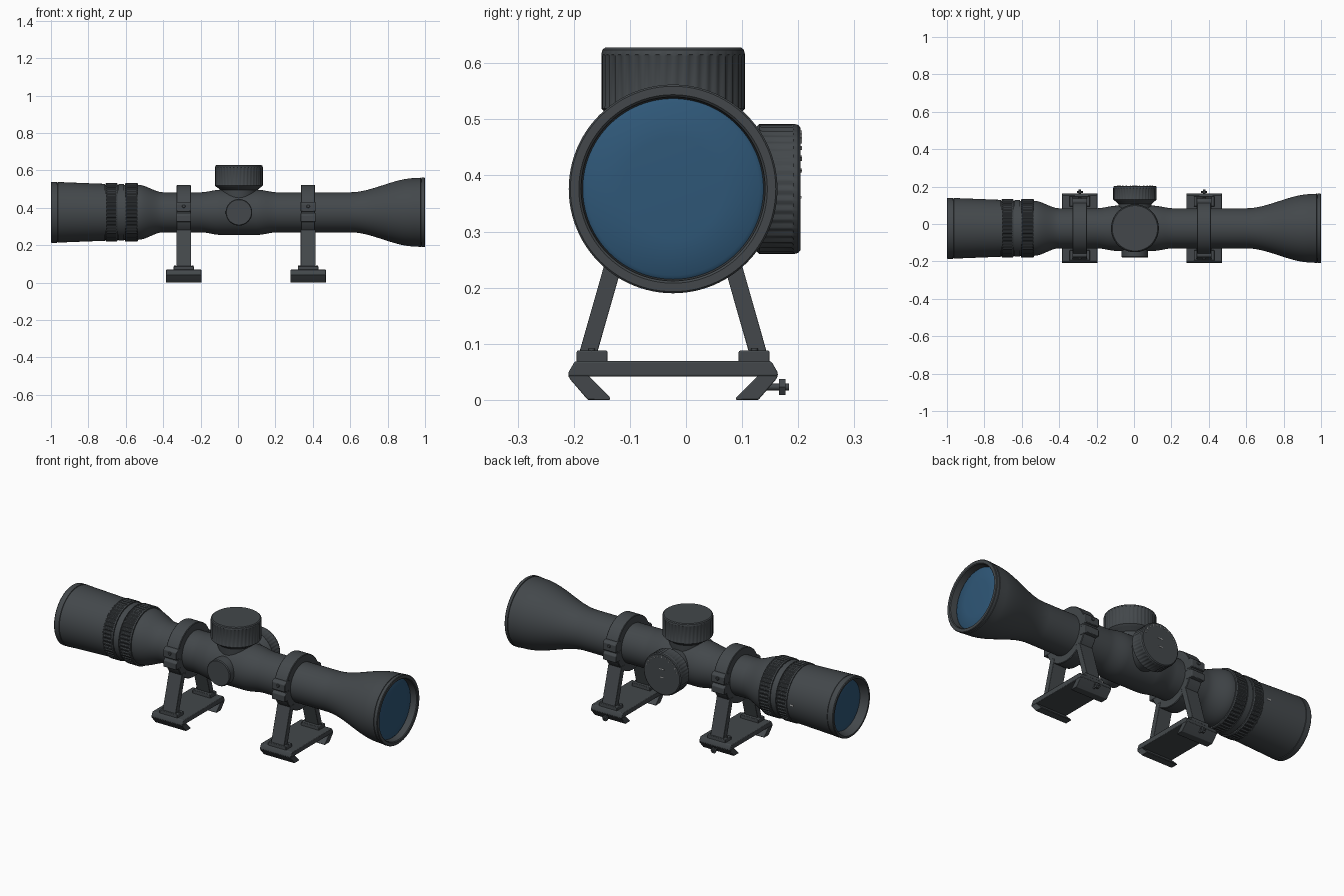
import bpy, bmesh, math
from mathutils import Vector, Matrix

cube = bpy.data.objects.get("Cube")
if cube:
    bpy.data.objects.remove(cube, do_unlink=True)

CY, CZ = -0.023, 0.376          # optical axis
DIAL_X = 0.005


def material(name, rgb):
    m = bpy.data.materials.new(name)
    m.use_nodes = True
    m.diffuse_color = (*rgb, 1)
    m.node_tree.nodes["Principled BSDF"].inputs["Base Color"].default_value = (*rgb, 1)
    return m


METAL = material("dark grey metal", (0.056, 0.064, 0.070))
GLASS = material("blue glass", (0.028, 0.095, 0.185))
PAINT = material("light grey paint", (0.6, 0.6, 0.6))


def finish(bm, name, mat, bevel=0):
    bmesh.ops.remove_doubles(bm, verts=bm.verts, dist=1e-5)
    bmesh.ops.recalc_face_normals(bm, faces=bm.faces)
    mesh = bpy.data.meshes.new(name)
    bm.to_mesh(mesh)
    bm.free()
    mesh.materials.append(mat)
    ob = bpy.data.objects.new(name, mesh)
    bpy.context.collection.objects.link(ob)
    if bevel:
        mod = ob.modifiers.new("Bevel", 'BEVEL')
        mod.width = bevel
        mod.segments = 2
    bpy.ops.object.select_all(action='DESELECT')
    ob.select_set(True)
    bpy.context.view_layer.objects.active = ob
    bpy.ops.object.shade_smooth_by_angle(angle=math.radians(32))
    return ob


def lathe(name, profile, origin, axis, mat=METAL, n=96, closed=False):
    """Spin (height, radius[, flute depth]) points round an axis."""
    bm = bmesh.new()
    turn = Matrix.Translation(origin) @ Vector(axis).to_track_quat('Z', 'Y').to_matrix().to_4x4()
    rings = []
    for p in profile:
        h, r = p[0], p[1]
        depth = p[2] if len(p) > 2 else 0
        ring = []
        for k in range(n):
            a = 2 * math.pi * k / n
            rr = r - (depth if k % 4 > 1 else 0)
            ring.append(bm.verts.new(turn @ Vector((rr * math.cos(a), rr * math.sin(a), h))))
        rings.append(ring)
    pairs = list(zip(rings, rings[1:]))
    if closed:
        pairs.append((rings[-1], rings[0]))
    for a, b in pairs:
        for k in range(n):
            j = (k + 1) % n
            bm.faces.new((a[k], a[j], b[j], b[k]))
    return finish(bm, name, mat)


def prism(name, points, x0, x1, bevel=0.003):
    """Extrude a (y, z) outline along x."""
    bm = bmesh.new()
    face = bm.faces.new([bm.verts.new((x0, y, z)) for y, z in points])
    out = bmesh.ops.extrude_face_region(bm, geom=[face])
    verts = [v for v in out["geom"] if isinstance(v, bmesh.types.BMVert)]
    bmesh.ops.translate(bm, verts=verts, vec=(x1 - x0, 0, 0))
    return finish(bm, name, METAL, bevel)


def box(name, centre, size, mat=METAL, angle=0):
    """Box, optionally turned about its y axis."""
    bm = bmesh.new()
    m = Matrix.Translation(centre) @ Matrix.Rotation(angle, 4, 'Y') @ Matrix.Diagonal((*size, 1))
    bmesh.ops.create_cube(bm, size=1, matrix=m)
    return finish(bm, name, mat)


def ease(x0, r0, x1, r1, n=12):
    """S-shaped transition between two radii."""
    pts = []
    for i in range(n + 1):
        t = i / n
        pts.append((x0 + (x1 - x0) * t, r0 + (r1 - r0) * t * t * (3 - 2 * t)))
    return pts


# Main tube with eyepiece, saddle and objective bell
AXIS = (0, CY, CZ)
tube = [(-0.955, 0), (-0.955, 0.135), (-0.993, 0.146), (-1, 0.15), (-1, 0.160), (-0.996, 0.163),
        (-0.968, 0.163), (-0.967, 0.160), (-0.964, 0.160), (-0.963, 0.162), (-0.71, 0.152),
        (-0.71, 0.147), (-0.535, 0.147)]
tube += ease(-0.535, 0.147, -0.40, 0.107)
tube += ease(-0.20, 0.107, -0.09, 0.121)
tube += ease(0.10, 0.121, 0.21, 0.107)
tube += ease(0.60, 0.107, 0.95, 0.183, 18)
tube += [(0.977, 0.185), (0.978, 0.182), (0.981, 0.182), (0.982, 0.186), (0.997, 0.186),
         (1, 0.183), (1, 0.168), (0.996, 0.164), (0.96, 0.161), (0.96, 0)]
lathe("scope_body", tube, AXIS, (1, 0, 0))

# Lenses
lathe("objective_lens", [(0.961, 0.161), (0.966, 0.154), (0.97, 0.09), (0.971, 0)],
      AXIS, (1, 0, 0), GLASS)
lathe("eyepiece_lens", [(-0.956, 0.135), (-0.96, 0.128), (-0.963, 0.07), (-0.964, 0)],
      AXIS, (1, 0, 0), GLASS)

# Fluted eyepiece rings
for name, a, b in (("zoom_ring", -0.708, -0.645), ("focus_ring", -0.605, -0.535)):
    lathe(name, [(a, 0.145), (a, 0.154), (a + 0.006, 0.157), (a + 0.008, 0.157, 0.004),
                 (b - 0.008, 0.157, 0.004), (b - 0.006, 0.157), (b, 0.154), (b, 0.145)],
          AXIS, (1, 0, 0), n=192, closed=True)
lathe("ring_spacer", [(-0.64, 0.145), (-0.64, 0.152), (-0.61, 0.152), (-0.61, 0.145)],
      AXIS, (1, 0, 0), closed=True)
box("zoom_index_mark", (-0.74, CY + 0.153, CZ), (0.02, 0.004, 0.006), PAINT)


# Fluted adjustment dials
def dial(name, axis, r, base, top, neck):
    lathe(name, [(0.07, 0), (0.07, neck), (base - 0.018, neck + 0.004), (base - 0.004, r - 0.012),
                 (base, r - 0.006), (base + 0.006, r), (base + 0.01, r, 0.003),
                 (top - 0.016, r, 0.003), (top - 0.012, r), (top - 0.004, r - 0.002),
                 (top, r - 0.007), (top, 0)], (DIAL_X, CY, CZ), axis, n=160)


dial("elevation_dial", (0, 0, 1), 0.128, 0.137, 0.252, 0.092)
dial("parallax_dial", (0, 1, 0), 0.116, 0.148, 0.227, 0.085)
lathe("side_cap", [(0.07, 0), (0.07, 0.071), (0.152, 0.071), (0.157, 0.067), (0.157, 0)],
      (DIAL_X, CY, CZ), (0, -1, 0), n=64)

# Tick plates on the side dial
for i in range(11):
    a = math.radians(20 + 14 * i)
    box("dial_tick", (DIAL_X + 0.098 * math.cos(a), 0.2045, CZ + 0.098 * math.sin(a)),
        (0.012 if i % 2 else 0.007, 0.005, 0.003), PAINT, -a)
for i, w in enumerate((0.03, 0.022)):
    box("dial_dash", (DIAL_X, 0.2045, CZ + 0.03 - 0.045 * i), (w, 0.003, 0.004), PAINT)

# Two mounts
for cx in (-0.29, 0.375):
    h = 0.038
    lathe("mount_ring", [(-h, 0.10), (-h, 0.144), (-h + 0.003, 0.147), (h - 0.003, 0.147),
                         (h, 0.144), (h, 0.10)], (cx, CY, CZ), (1, 0, 0), closed=True)
    prism("mount_plate", [(-0.21, 0.042), (-0.209, 0.05), (-0.198, 0.069), (0.152, 0.069),
                          (0.163, 0.05), (0.164, 0.042)], cx - 0.095, cx + 0.095)
    for s in (-1, 1):
        def side(pts):
            return [(CY + s * y, z) for y, z in pts]
        prism("rail_jaw", side([(0.187, 0.043), (0.183, 0.036), (0.152, 0), (0.112, 0),
                                (0.112, 0.004), (0.151, 0.043)]), cx - 0.095, cx + 0.095, 0.002)
        prism("leg_foot", side([(0.117, 0.066), (0.172, 0.066), (0.172, 0.088), (0.117, 0.088)]),
              cx - 0.055, cx + 0.055)
        prism("mount_leg", side([(0.135, 0.085), (0.167, 0.085), (0.110, 0.285), (0.078, 0.285)]),
              cx - 0.04, cx + 0.04, 0.002)
        for name, z0, z1 in (("upper_clamp_ear", 0.380, 0.432), ("lower_clamp_ear", 0.325, 0.372)):
            prism(name, side([(0.115, z0), (0.160, z0), (0.160, z1 - 0.012),
                              (0.148, z1), (0.115, z1)]), cx - 0.04, cx + 0.04)
        lathe("clamp_screw", [(0.15, 0), (0.15, 0.009), (0.164, 0.009), (0.166, 0.007), (0.166, 0)],
              (cx, CY, 0.408), (0, s, 0), n=20)
        for dx in (-0.047, 0.047):
            lathe("foot_screw", [(0.08, 0), (0.08, 0.006), (0.092, 0.006), (0.092, 0)],
                  (cx + dx, CY + s * 0.145, 0), (0, 0, 1), n=12)
    # Cross bolt with its nut
    lathe("cross_bolt", [(0.12, 0), (0.12, 0.006), (0.184, 0.006), (0.184, 0)],
          (cx, 0, 0.023), (0, 1, 0), n=16)
    lathe("bolt_nut", [(0.166, 0), (0.166, 0.016), (0.177, 0.016), (0.177, 0)],
          (cx, 0, 0.023), (0, 1, 0), n=6)
